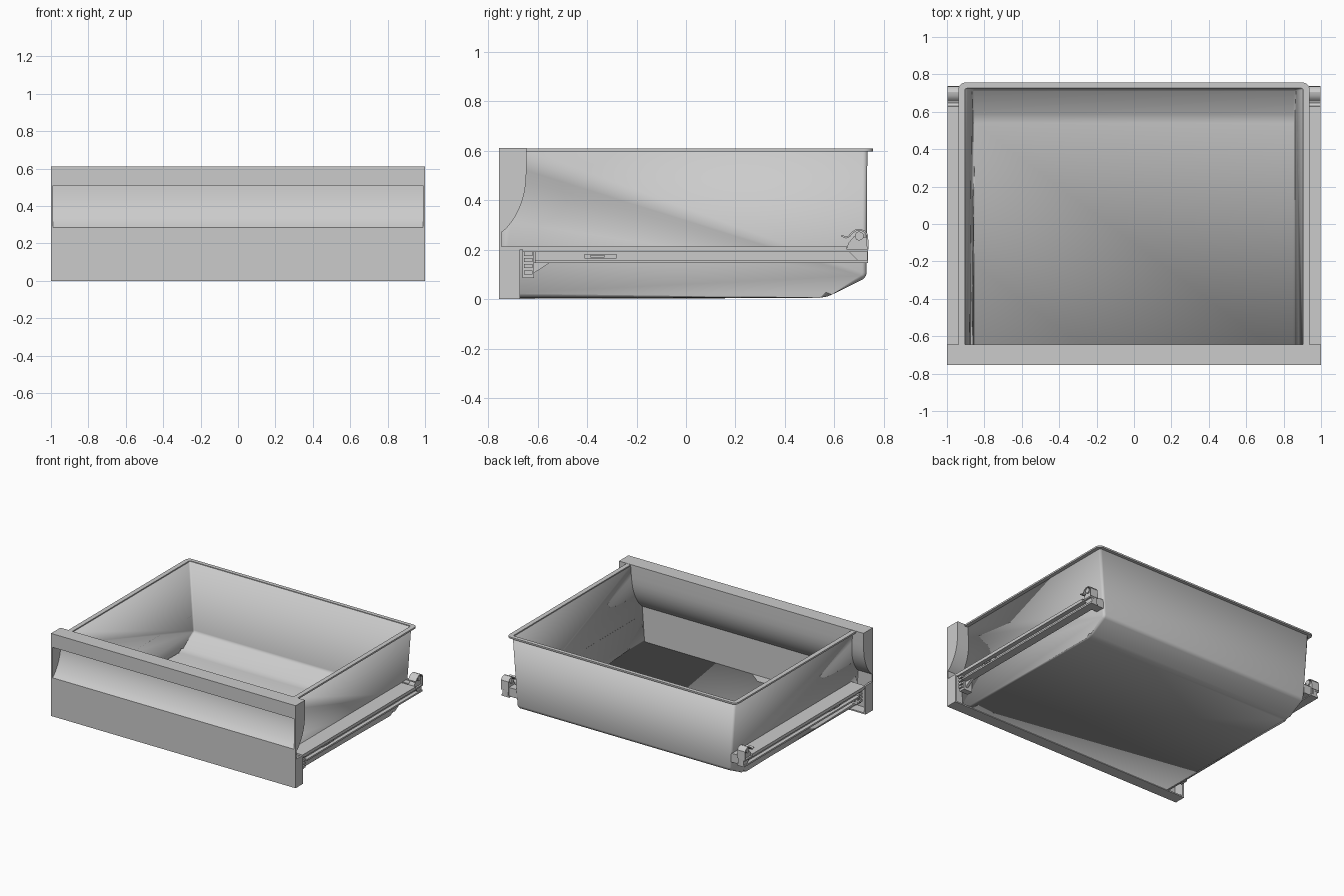
import bpy, bmesh, math
from mathutils import Vector

if "Cube" in bpy.data.objects:
    bpy.data.objects.remove(bpy.data.objects["Cube"])


def finish(name, bm, mirror=False, smooth=30):
    bmesh.ops.recalc_face_normals(bm, faces=bm.faces[:])
    me = bpy.data.meshes.new(name)
    bm.to_mesh(me)
    bm.free()
    ob = bpy.data.objects.new(name, me)
    bpy.context.collection.objects.link(ob)
    if mirror:
        ob.modifiers.new("mirror", 'MIRROR')
    bpy.ops.object.select_all(action='DESELECT')
    ob.select_set(True)
    bpy.context.view_layer.objects.active = ob
    bpy.ops.object.shade_smooth_by_angle(angle=math.radians(smooth))
    return ob


def prism(name, pts, a, b, axis='x', mirror=False):
    """Extrude a (y,z) outline along x, or an (x,y) outline along z."""
    bm = bmesh.new()

    def co(p, t):
        return (t, p[0], p[1]) if axis == 'x' else (p[0], p[1], t)
    lo = [bm.verts.new(co(p, a)) for p in pts]
    hi = [bm.verts.new(co(p, b)) for p in pts]
    bm.faces.new(lo)
    bm.faces.new(hi[::-1])
    n = len(pts)
    for i in range(n):
        j = (i + 1) % n
        bm.faces.new((lo[i], lo[j], hi[j], hi[i]))
    return finish(name, bm, mirror)


def box(name, x, y, z, mirror=True):
    return prism(name, [(y[0], z[0]), (y[1], z[0]), (y[1], z[1]), (y[0], z[1])],
                 x[0], x[1], mirror=mirror)


def ribbon(path, t):
    """Closed outline of a strip with thickness t along a path."""
    out = []
    for i, p in enumerate(path):
        d = Vector(path[min(i + 1, len(path) - 1)]) - Vector(path[max(i - 1, 0)])
        d.normalize()
        out.append((p[0] + d.y * t, p[1] - d.x * t))
    return list(path) + out[::-1]


def arc_curve(c, ry, rz, n=12):
    """Quarter ellipse running down from the back of the scoop to the front."""
    return [(c[0] + ry * math.cos(i * math.pi / 2 / n),
             c[1] - rz * math.sin(i * math.pi / 2 / n) ** 1.1) for i in range(n + 1)]


# Front panel with the scooped finger grip
S = [(-.645, .52), (-.647, .475), (-.652, .435), (-.662, .397), (-.675, .363),
     (-.69, .335), (-.706, .31), (-.725, .287), (-.745, .27)]
scoop_front = [(y - .01, z + .015) for y, z in S]
scoop_front[0] = (-.655, .51)
front = ([(-.755, 0), (-.755, .285)] + scoop_front[::-1][1:] +
         [(-.755, .51), (-.755, .61), (-.645, .61)] + S + [(-.745, 0)])
prism("front_panel", front, -.988, .988)
cap = [(-.755, 0), (-.755, .61), (-.645, .61)] + S + [(-.745, 0)]
prism("panel_end_cap", cap, .988, 1.0, mirror=True)
box("panel_end_flange", (.985, .9995), (-.746, -.67), (0, .212))
box("panel_bottom_flange", (-.99, .99), (-.746, -.67), (0, .01), mirror=False)


# Bin: tapered side walls, sloped rear of the floor, open top
def half_width(z):
    return .867 + .045 * z / .6


back_path = [(.733, .603), (.730, .105), (.726, .092), (.715, .08),
             (.59, .018), (.57, .010), (.54, .005), (-.745, .005)]
bm = bmesh.new()
L = [bm.verts.new((-half_width(z), y, z)) for y, z in back_path]
R = [bm.verts.new((half_width(z), y, z)) for y, z in back_path]
for i in range(len(back_path) - 1):
    bm.faces.new((L[i], L[i + 1], R[i + 1], R[i]))
edge_pts = S[::-1] + [(-.645, .603)]
for sx, side in ((-1, L), (1, R)):
    bm.faces.new(side + [bm.verts.new((sx * half_width(z), y, z)) for y, z in edge_pts])
seams = [bm.edges.get((s[i], s[i + 1])) for s in (L, R) for i in range(len(s) - 1)]
bmesh.ops.bevel(bm, geom=seams, offset=.018, segments=4, profile=.5, affect='EDGES')
bin_ob = finish("bin_shell", bm)
sol = bin_ob.modifiers.new("wall", 'SOLIDIFY')
sol.thickness = .008
sol.offset = -1


# Rim lip running around the sides and back
def corner(x, y, r, n=6):
    return [(x - r + r * math.cos(i * math.pi / 2 / n),
             y - r + r * math.sin(i * math.pi / 2 / n)) for i in range(n + 1)]


def u_shape(x, y, r):
    right = [(x, -.65)] + corner(x, y, r)
    return right + [(-px, py) for px, py in right[::-1]]


prism("rim_lip", u_shape(.938, .756, .035) + u_shape(.904, .727, .012)[::-1],
      .596, .608, axis='z')

# Slide rails: ledge, web and lower flange
box("rail_ledge", (.875, .998), (-.67, .65), (.2, .213))
box("rail_web", (.95, .965), (-.61, .735), (.15, .2))
box("rail_upper_lip", (.965, .998), (-.66, .735), (.19, .2))
box("rail_lower_flange", (.93, .992), (-.61, .735), (.145, .157))
box("rail_latch_tab", (.965, .978), (-.41, -.28), (.165, .182))
box("rail_latch_button", (.975, .985), (-.385, -.33), (.169, .178))

# Front clip with ridges and a sloped gusset
box("clip_body", (.9, .97), (-.66, -.615), (.085, .2))
for i in range(4):
    z = .1 + i * .025
    box(f"clip_ridge_{i + 1}", (.965, .985), (-.655, -.62), (z, z + .016))
prism("clip_gusset", [(-.615, .105), (-.55, .147), (-.615, .147)], .935, .955, mirror=True)

# Rear catch: wedge block, spring strip and roller
prism("catch_block", [(.65, .2), (.655, .225), (.68, .255), (.73, .25), (.735, .15), (.7, .15)],
      .94, .985, mirror=True)
spring = [(.63, .26), (.647, .252), (.657, .256), (.668, .27), (.685, .281),
          (.705, .284), (.724, .276), (.736, .26), (.738, .2)]
prism("catch_spring", ribbon(spring, .007), .935, .998, mirror=True)
roller = [(.7 + .018 * math.cos(i * math.pi / 8), .255 + .018 * math.sin(i * math.pi / 8))
          for i in range(16)]
prism("catch_roller", roller, .93, .995, mirror=True)
box("catch_arm", (.875, .95), (.66, .725), (.15, .215))
